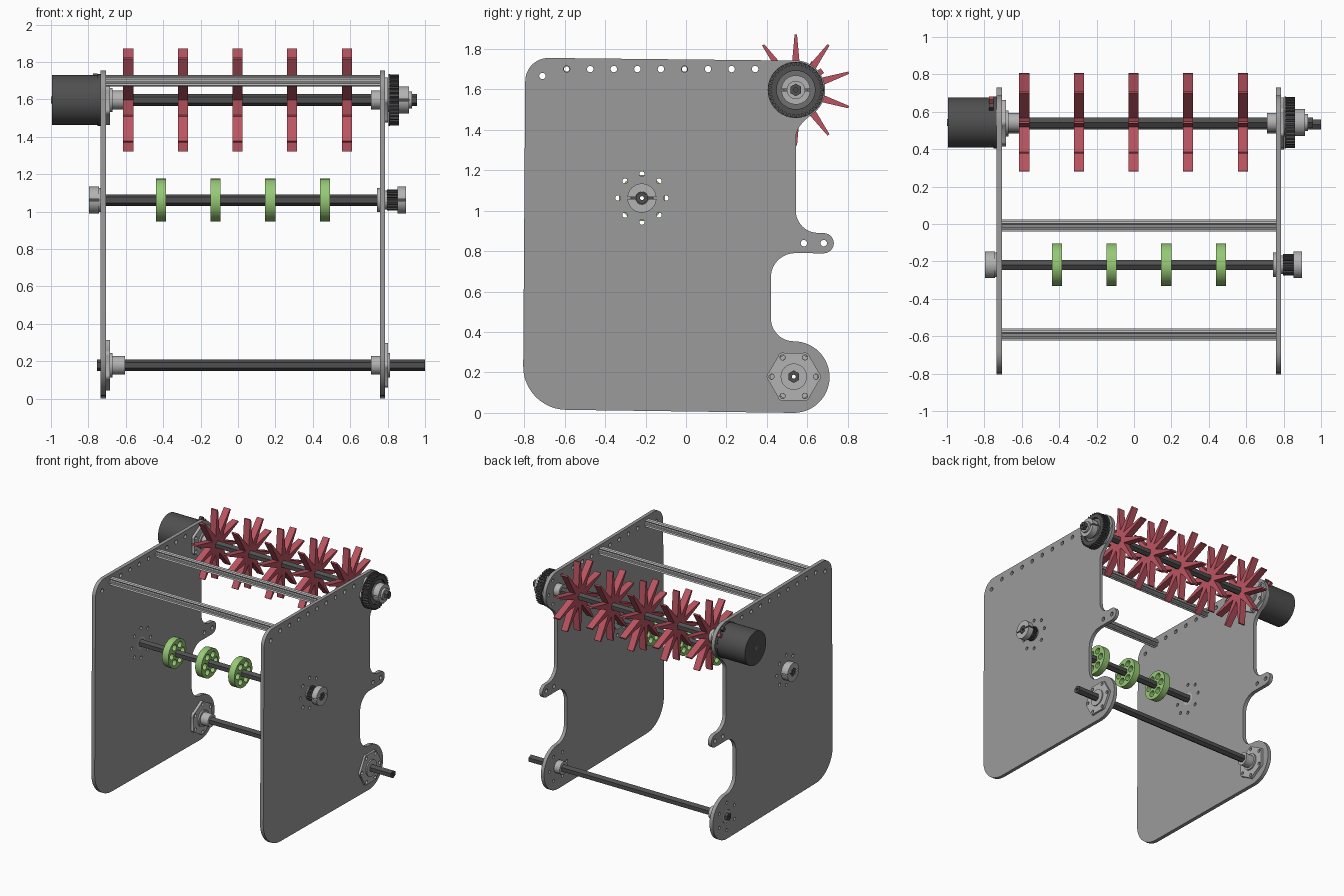
import bpy, bmesh
from math import sin, cos, radians, pi
from mathutils import Matrix

if "Cube" in bpy.data.objects:
    bpy.data.objects.remove(bpy.data.objects["Cube"])

# local x,y,z -> world y,z,x, so profiles are drawn as (y, z) and extruded along x
SIDEWAYS = Matrix(((0, 0, 1, 0), (1, 0, 0, 0), (0, 1, 0, 0), (0, 0, 0, 1)))


def material(name, rgb):
    m = bpy.data.materials.new(name)
    m.diffuse_color = (*rgb, 1)
    m.use_nodes = True
    m.node_tree.nodes["Principled BSDF"].inputs["Base Color"].default_value = m.diffuse_color
    return m


RED = material("red", (0.50, 0.09, 0.12))
GREEN = material("green", (0.31, 0.58, 0.18))
DARK = material("dark_grey", (0.08, 0.08, 0.08))
MID = material("mid_grey", (0.16, 0.16, 0.16))
PLATE = material("plate_grey", (0.33, 0.33, 0.33))
LIGHT = material("light_grey", (0.45, 0.45, 0.45))


def arc(y, z, r, a0, a1, n=12):
    angles = [radians(a0 + (a1 - a0) * i / n) for i in range(n + 1)]
    return [(y + r * cos(a), z + r * sin(a)) for a in angles]


def circle(y, z, r, n=32, rot=0):
    return arc(y, z, r, rot, rot + 360, n)[:-1]


def ring_of_holes(y, z, dist, r, n, rot=0, seg=16):
    return [circle(*p, r, seg) for p in circle(y, z, dist, n, rot)]


def gear(y, z, r_out, r_in, teeth):
    pts = []
    for i in range(teeth):
        for f, r in ((-0.32, r_in), (-0.2, r_out), (0.2, r_out), (0.32, r_in)):
            a = 2 * pi * (i + f) / teeth
            pts.append((y + r * cos(a), z + r * sin(a)))
    return pts


def extrude(name, loops, x0, x1, mat=None):
    """Fill the loops (inner loops are holes) and extrude from x0 to x1."""
    cu = bpy.data.curves.new(name, 'CURVE')
    cu.dimensions, cu.fill_mode, cu.extrude = '2D', 'BOTH', (x1 - x0) / 2
    for loop in loops:
        s = cu.splines.new('POLY')
        s.points.add(len(loop) - 1)
        for p, (a, b) in zip(s.points, loop):
            p.co = (a, b, 0, 1)
        s.use_cyclic_u = True
    tmp = bpy.data.objects.new(name + "_tmp", cu)
    bpy.context.collection.objects.link(tmp)
    bpy.context.view_layer.update()
    dg = bpy.context.evaluated_depsgraph_get()
    me = bpy.data.meshes.new_from_object(tmp.evaluated_get(dg))
    bpy.data.objects.remove(tmp)
    bpy.data.curves.remove(cu)
    me.name = name
    me.transform(Matrix.Translation(((x0 + x1) / 2, 0, 0)) @ SIDEWAYS)
    bm = bmesh.new()
    bm.from_mesh(me)
    bmesh.ops.remove_doubles(bm, verts=bm.verts, dist=1e-5)
    bmesh.ops.recalc_face_normals(bm, faces=bm.faces)
    bm.to_mesh(me)
    bm.free()
    me.shade_smooth()
    me.set_sharp_from_angle(angle=radians(30))
    me.materials.clear()
    if mat:
        me.materials.append(mat)
    ob = bpy.data.objects.new(name, me)
    bpy.context.collection.objects.link(ob)
    return ob


TOP, MIDDLE, LOW = (0.543, 1.597), (-0.218, 1.062), (0.533, 0.179)
LEFT, RIGHT = (-0.735, -0.705), (0.759, 0.787)
HEX = 0.031

# side plates
bend = [((1 - t) ** 2 * 0.626 + (1 - (1 - t) ** 2) * 0.543,
         (1 - t) ** 2 * 1.478 + 2 * t * (1 - t) * 1.42 + t * t * 1.36)
        for t in [i / 8 for i in range(1, 9)]]
outline = (arc(-0.68, 1.64, 0.115, 180, 90)
           + arc(*TOP, 0.145, 92, -55, 24) + bend
           + arc(0.653, 1.0, 0.11, 180, 270)
           + arc(0.681, 0.839, 0.05, 90, -90)
           + arc(0.54, 0.67, 0.12, 90, 180)
           + arc(0.533, 0.467, 0.113, 180, 270)
           + arc(0.533, 0.177, 0.177, 89, -90, 28)
           + arc(-0.59, 0.23, 0.215, 270, 180))
row = [(-0.59 + 0.1165 * i, 1.70) for i in range(9)]
small = row + [(-0.71, 1.666), (0.583, 0.839), (0.681, 0.839)]
for name, (x0, x1), rot in (("left", LEFT, 30), ("right", RIGHT, 0)):
    holes = [circle(*p, 0.016, 16) for p in small]
    holes += ring_of_holes(*MIDDLE, 0.119, 0.013, 8)
    holes += [circle(*MIDDLE, 0.05)]
    for c in (TOP, LOW):
        holes += [circle(*c, 0.051)] + ring_of_holes(*c, 0.11, 0.012, 6, rot)
    extrude(name + "_side_plate", [outline] + holes, x0, x1, PLATE)


# hex shafts with a small bore
def shaft(name, c, x0, x1):
    extrude(name, [circle(*c, HEX, 6, 30), circle(*c, 0.01, 12)], x0, x1, DARK)


shaft("upper_shaft", TOP, -0.735, 0.957)
shaft("middle_shaft", MIDDLE, -0.797, 0.898)
shaft("lower_shaft", LOW, -0.754, 1.0)


# lobed flange bearings
def flange_bearing(name, c, rot, flange, hub, boss):
    lobes = []
    for i in range(6):
        a = rot + 60 * i
        p = circle(*c, 0.11, 1, a)[0]
        lobes += arc(*p, 0.024, a - 50, a + 50, 8)
    bore = circle(*c, HEX, 6, 30)
    extrude(name + "_flange", [lobes, bore] + ring_of_holes(*c, 0.11, 0.013, 6, rot), *flange, LIGHT)
    extrude(name + "_hub", [circle(*c, 0.05), bore], *hub, LIGHT)
    extrude(name + "_boss", [circle(*c, 0.065), bore], *boss, LIGHT)


for name, c in (("upper", TOP), ("lower", LOW)):
    flange_bearing(name + "_left_bearing", c, 30, (-0.705, -0.684), (-0.735, -0.605), (-0.684, -0.672))
    flange_bearing(name + "_right_bearing", c, 0, (0.787, 0.803), (0.71, 0.787), (0.803, 0.812))


# split clamp collars
def collar(name, c, x0, x1, r=0.072):
    for i, a in enumerate((0, 180)):
        half = arc(*c, r, a + 4, a + 176, 20) + arc(*c, HEX, a + 171, a + 9, 12)
        extrude(f"{name}_half_{i + 1}", [half], x0, x1, LIGHT)


collar("middle_left_collar", MIDDLE, -0.797, -0.742)
collar("middle_right_collar", MIDDLE, 0.852, 0.898)
collar("upper_right_collar", TOP, 0.862, 0.914)
extrude("upper_end_spacer", [circle(*TOP, 0.045), circle(*TOP, HEX, 6, 30)], 0.914, 0.93, LIGHT)

# plain bearings on the middle shaft
for name, fl, body in (("left", (-0.742, -0.735), (-0.742, -0.705)), ("right", (0.743, 0.759), (0.743, 0.797))):
    bore = circle(*MIDDLE, HEX, 6, 30)
    extrude(f"middle_{name}_bearing_flange", [circle(*MIDDLE, 0.065), bore], *fl, LIGHT)
    extrude(f"middle_{name}_bearing", [circle(*MIDDLE, 0.05), bore], *body, LIGHT)

# toothed pulleys
bore = circle(*TOP, HEX, 6, 30)
extrude("large_pulley_rim", [gear(*TOP, 0.136, 0.122, 36), circle(*TOP, 0.095)], 0.812, 0.86, DARK)
extrude("large_pulley_web", [circle(*TOP, 0.096), bore], 0.815, 0.842, MID)
extrude("large_pulley_hub", [circle(*TOP, 0.06), bore], 0.842, 0.862, MID)
extrude("large_pulley_lip", [circle(*TOP, 0.139, 48), circle(*TOP, 0.09)], 0.805, 0.813, DARK)
extrude("small_pulley", [gear(*MIDDLE, 0.057, 0.048, 18), circle(*MIDDLE, HEX, 6, 30)], 0.797, 0.852, DARK)

# spiked star wheels
star = []
for i in range(10):
    a = pi / 2 + i * pi / 5
    for r, w in ((0.074, -0.024), (0.275, -0.006), (0.275, 0.006)):
        star.append((TOP[0] + r * cos(a) - w * sin(a), TOP[1] + r * sin(a) + w * cos(a)))
for i in range(5):
    x = -0.587 + 0.2922 * i
    extrude(f"star_wheel_{i + 1}", [star, circle(*TOP, HEX, 6, 30)], x - 0.027, x + 0.027, RED)

# green rollers with six lightening holes
for i in range(4):
    x = -0.412 + 0.2923 * i
    loops = [circle(*MIDDLE, 0.114, 48), circle(*MIDDLE, HEX, 6, 30)]
    loops += ring_of_holes(*MIDDLE, 0.069, 0.025, 6, 0, 20)
    extrude(f"roller_wheel_{i + 1}", loops, x - 0.027, x + 0.027, GREEN)

# fluted cross rods
for name, i in (("front", 0), ("rear", 5)):
    extrude(f"{name}_cross_rod", [gear(*row[i], 0.033, 0.023, 6), circle(*row[i], 0.013, 16)], -0.705, 0.759, LIGHT)

# motor with end boss and terminals
extrude("motor_body", [circle(*TOP, 0.134, 48)], -0.995, -0.75, DARK)
extrude("motor_face", [circle(*TOP, 0.138, 48)], -0.75, -0.735, DARK)
extrude("motor_end_boss", [circle(*TOP, 0.018, 24)], -1.0, -0.995, MID)
for name, a, mat in (("red", 36, RED), ("black", 56, DARK)):
    p = circle(*TOP, 0.148, 1, a)[0]
    extrude(f"{name}_terminal", [circle(*p, 0.02, 4, a + 45)], -0.775, -0.752, mat)
